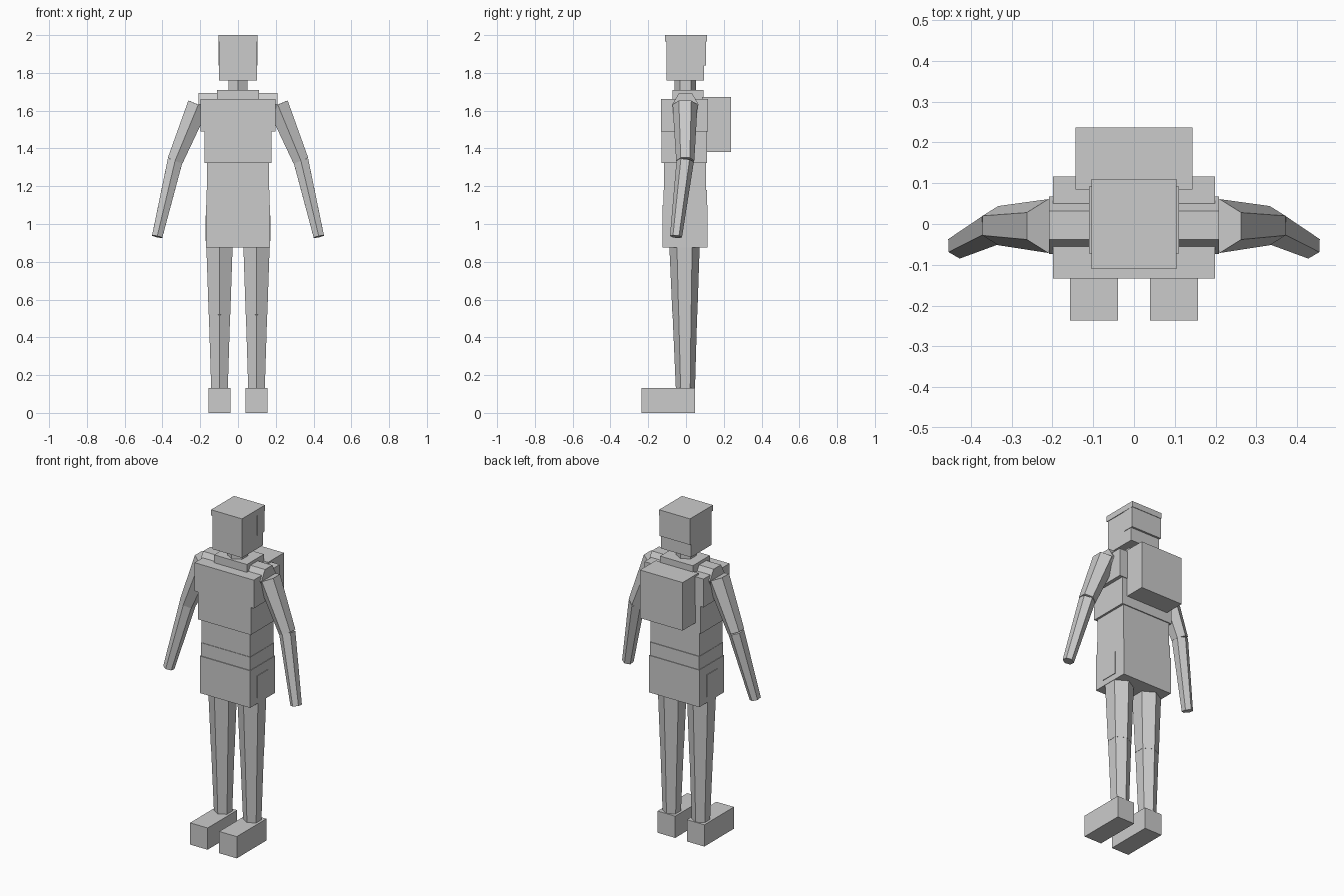
import bpy
import math
from mathutils import Vector

if "Cube" in bpy.data.objects:
    bpy.data.objects.remove(bpy.data.objects["Cube"], do_unlink=True)

grey = bpy.data.materials.new("plain grey")
grey.use_nodes = True
grey.diffuse_color = (0.6, 0.6, 0.6, 1)
grey.node_tree.nodes["Principled BSDF"].inputs["Base Color"].default_value = (0.6, 0.6, 0.6, 1)


def add_mesh(name, verts, faces):
    mesh = bpy.data.meshes.new(name)
    mesh.from_pydata(verts, [], faces)
    mesh.materials.append(grey)
    obj = bpy.data.objects.new(name, mesh)
    bpy.context.collection.objects.link(obj)
    return obj


def box(name, xs, ys, zs):
    """Box between the given limits on each axis."""
    x0, x1 = sorted(xs)
    verts = [(x, y, z) for z in zs for x, y in
             ((x0, ys[0]), (x1, ys[0]), (x1, ys[1]), (x0, ys[1]))]
    faces = [(3, 2, 1, 0), (4, 5, 6, 7)]
    faces += [(i, (i + 1) % 4, (i + 1) % 4 + 4, i + 4) for i in range(4)]
    return add_mesh(name, verts, faces)


def wide_box(name, half, ys, zs):
    return box(name, (-half, half), ys, zs)


def limb(name, start, end, r0, r1):
    """Tapered six-sided limb with corners towards front and back."""
    start, end = Vector(start), Vector(end)
    axis = (end - start).normalized()
    forward = Vector((0, -1, 0))
    forward = (forward - axis * forward.dot(axis)).normalized()
    side = axis.cross(forward)
    verts = []
    for centre, r in ((start, r0), (end, r1)):
        for i in range(6):
            a = math.radians(60 * i)
            verts.append(centre + (forward * math.cos(a) + side * math.sin(a)) * r)
    faces = [tuple(range(5, -1, -1)), tuple(range(6, 12))]
    faces += [(i, (i + 1) % 6, (i + 1) % 6 + 6, i + 6) for i in range(6)]
    return add_mesh(name, verts, faces)


# Head and hair
wide_box("head", 0.1, (-0.104, 0.095), (1.76, 1.97))
wide_box("hair_top", 0.104, (-0.11, 0.11), (1.965, 2.0))
wide_box("hair_back", 0.103, (0.04, 0.107), (1.84, 1.965))

# Neck, collar and shoulder beam
limb("neck", (0, -0.003, 1.68), (0, -0.003, 1.77), 0.057, 0.057)
wide_box("collar", 0.11, (-0.072, 0.092), (1.64, 1.71))
limb("shoulders", (-0.208, -0.003, 1.632), (0.208, -0.003, 1.632), 0.07, 0.07)

# Torso
wide_box("upper_chest", 0.199, (-0.133, 0.116), (1.49, 1.662))
wide_box("lower_chest", 0.177, (-0.13, 0.112), (1.322, 1.49))
wide_box("waist", 0.164, (-0.117, 0.106), (1.18, 1.322))
wide_box("belt", 0.166, (-0.12, 0.11), (1.1, 1.18))
wide_box("hips", 0.169, (-0.125, 0.114), (0.875, 1.1))
wide_box("backpack", 0.143, (0.085, 0.237), (1.38, 1.672))

# Paired parts
for label, s in (("left", 1), ("right", -1)):
    box(label + "_pocket", (s * 0.16, s * 0.173), (-0.06, 0.045), (0.91, 1.045))
    shoulder = (s * 0.21, -0.005, 1.632)
    elbow = (s * 0.333, -0.004, 1.335)
    wrist = (s * 0.428, -0.053, 0.933)
    limb(label + "_upper_arm", shoulder, elbow, 0.066, 0.048)
    limb(label + "_forearm", elbow, wrist, 0.046, 0.032)
    hip = (s * 0.098, -0.008, 0.9)
    knee = (s * 0.098, -0.006, 0.52)
    ankle = (s * 0.098, -0.003, 0.11)
    limb(label + "_thigh", hip, knee, 0.081, 0.066)
    limb(label + "_shin", knee, ankle, 0.065, 0.05)
    box(label + "_shoe", (s * 0.039, s * 0.157), (-0.236, 0.048), (0, 0.132))
